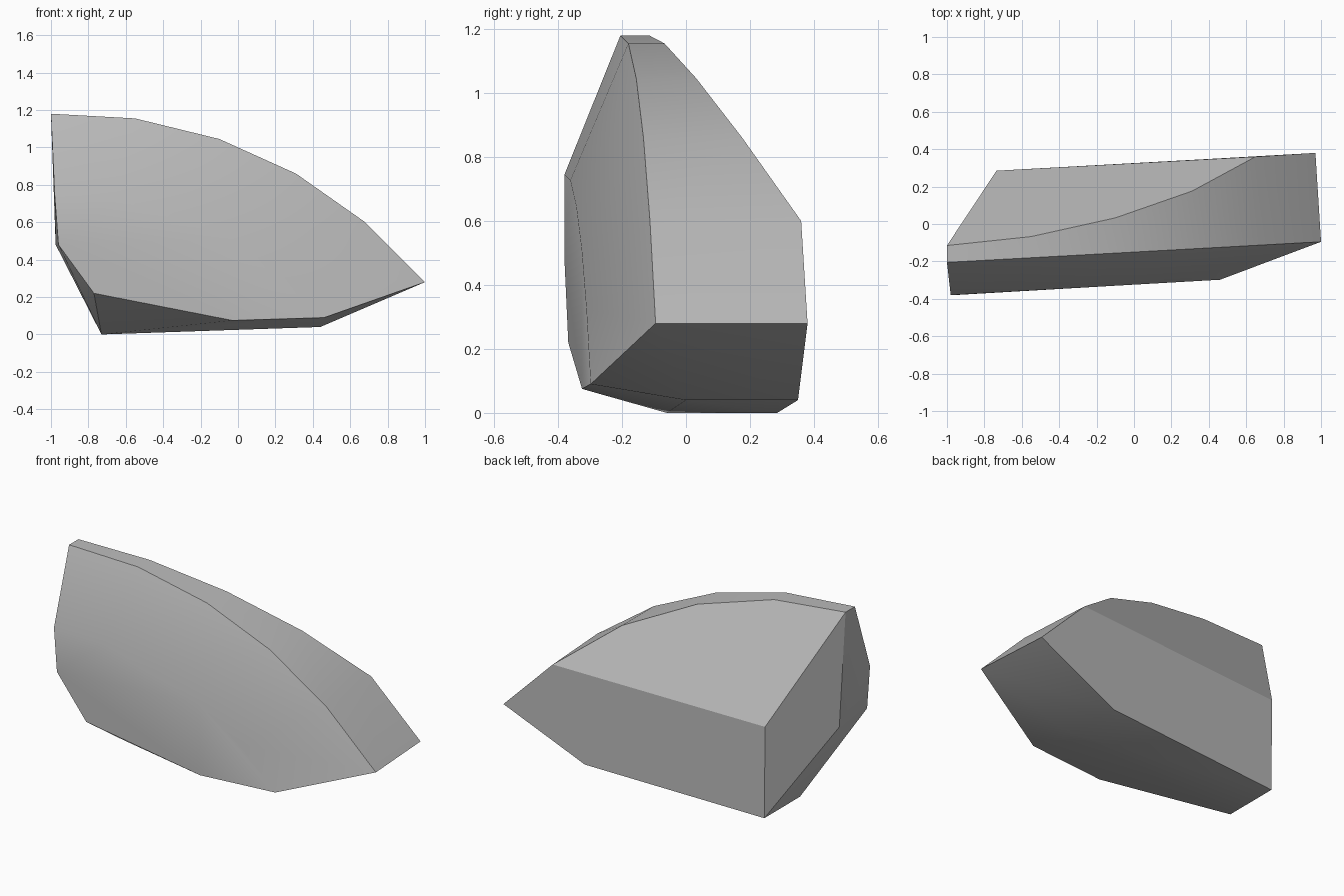
import bpy, bmesh, math
from mathutils import Vector

cube = bpy.data.objects.get("Cube")
if cube:
    bpy.data.objects.remove(cube, do_unlink=True)

# One grey stone colour
stone = bpy.data.materials.new("stone_grey")
stone.use_nodes = True
colour = (0.5, 0.5, 0.5, 1)
stone.diffuse_color = colour
stone.node_tree.nodes["Principled BSDF"].inputs["Base Color"].default_value = colour

# Crest arc in x and z, shared by the rims and the front bulge
arc = [(-1, 1.18), (-.55, 1.155), (-.1, 1.045), (.31, .86), (.68, .6), (1, .28)]


def lerp(a, b, t):
    return a + (b - a) * t


points = []
for x, z in arc:
    t = (x + 1) / 2
    # Front rim of the crest
    points.append((x, lerp(-.205, -.095, t), z))
    # Front bulge: the same arc, smaller and lower
    points.append((lerp(-.98, .46, t), lerp(-.38, -.298, t),
                   lerp(.09, .745, (z - .28) / .9)))
    # Back rim, where the slanted back plane cuts the crest
    if x < .6:
        y = -.115 + (.0625 * (x + 1) - .534 * (z - 1.18)) / .869
        points.append((x, y, z))

# Back face corners
points += [(.65, .36, .6), (.97, .38, .28), (.44, .35, .04),
           (-.73, .285, 0), (-.735, .285, .56)]
# Underside and left end corners
points += [(.44, 0, .04), (-.73, -.06, 0), (-.03, -.325, .075),
           (-.77, -.368, .22), (-.96, -.38, .48), (-.975, -.09, .48)]

# Wrap the corners in a faceted hull
bm = bmesh.new()
for p in points:
    bm.verts.new(Vector(p))
hull = bmesh.ops.convex_hull(bm, input=bm.verts)
loose = {g for g in hull["geom_interior"] + hull["geom_unused"]
         if isinstance(g, bmesh.types.BMVert)}
bmesh.ops.delete(bm, geom=list(loose), context='VERTS')
bmesh.ops.dissolve_limit(bm, angle_limit=math.radians(2),
                         verts=bm.verts, edges=bm.edges)
bmesh.ops.recalc_face_normals(bm, faces=bm.faces)

mesh = bpy.data.meshes.new("rock")
bm.to_mesh(mesh)
bm.free()
mesh.materials.append(stone)
rock = bpy.data.objects.new("rock", mesh)
bpy.context.collection.objects.link(rock)

# Soft shading with crisp ridges
bpy.context.view_layer.objects.active = rock
rock.select_set(True)
bpy.ops.object.shade_smooth_by_angle(angle=math.radians(30))
